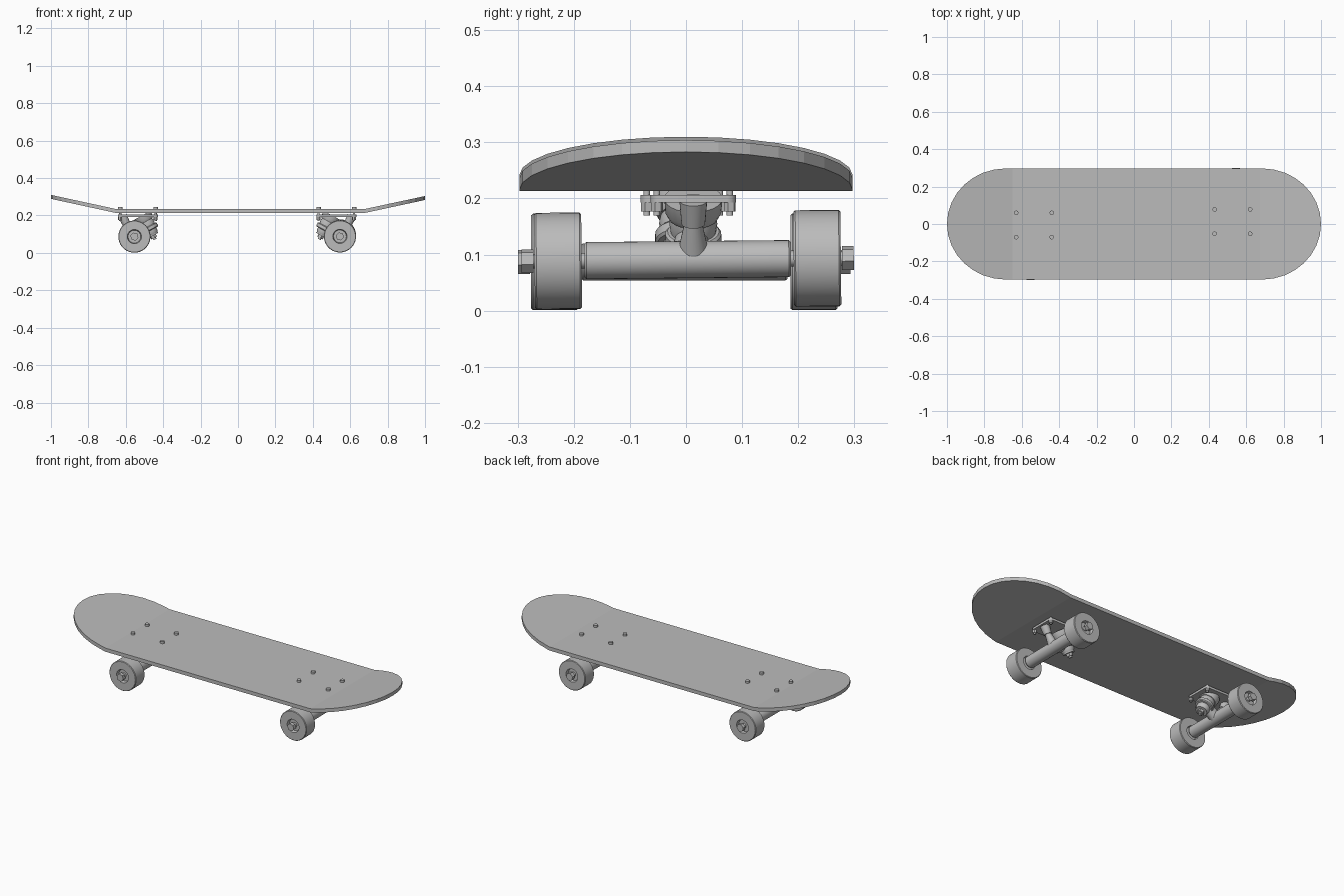
import bpy, bmesh, math
from mathutils import Vector

if "Cube" in bpy.data.objects:
    bpy.data.objects.remove(bpy.data.objects["Cube"])

grey = bpy.data.materials.new("plain grey")
grey.use_nodes = True
COL = (0.5, 0.5, 0.5, 1)
grey.diffuse_color = COL
grey.node_tree.nodes["Principled BSDF"].inputs["Base Color"].default_value = COL


def finish(name, bm, smooth=True):
    bmesh.ops.recalc_face_normals(bm, faces=bm.faces)
    me = bpy.data.meshes.new(name)
    bm.to_mesh(me)
    bm.free()
    me.materials.append(grey)
    if smooth:
        me.polygons.foreach_set("use_smooth", [True] * len(me.polygons))
        me.set_sharp_from_angle(angle=math.radians(32))
    ob = bpy.data.objects.new(name, me)
    bpy.context.collection.objects.link(ob)
    return ob


def spin(name, p, q, profile, n=24):
    """Solid of revolution on the axis p to q; profile is (fraction along axis, radius)."""
    p, q = Vector(p), Vector(q)
    axis = (q - p).normalized()
    a = axis.orthogonal().normalized()
    b = axis.cross(a)
    bm = bmesh.new()
    rings = []
    for t, r in profile:
        c = p.lerp(q, t)
        rings.append([bm.verts.new(c + r * (a * math.cos(k * math.tau / n) + b * math.sin(k * math.tau / n)))
                      for k in range(n)])
    for r0, r1 in zip(rings, rings[1:]):
        for k in range(n):
            bm.faces.new((r0[k], r0[(k + 1) % n], r1[(k + 1) % n], r1[k]))
    bm.faces.new(rings[0])
    bm.faces.new(rings[-1])
    return finish(name, bm)


def rod(name, p, q, r0, r1=None, n=24):
    return spin(name, p, q, [(0, r0), (1, r0 if r1 is None else r1)], n)


def box(name, lo, hi, bevel=0.0):
    bm = bmesh.new()
    bmesh.ops.create_cube(bm, size=1)
    for v in bm.verts:
        v.co = [(l + h) / 2 + c * abs(h - l) for l, h, c in zip(lo, hi, v.co)]
    if bevel:
        edges = [e for e in bm.edges if abs(e.verts[0].co.z - e.verts[1].co.z) > 1e-4]
        bmesh.ops.bevel(bm, geom=edges, offset=bevel, segments=3, profile=0.5, affect='EDGES')
    return finish(name, bm)


# Deck: flat middle panel with two kicked-up rounded ends
TOP, THICK, HALF = 0.234, 0.021, 0.297
BEND = {-1: 0.65, 1: 0.675}
RISE = {-1: 0.076, 1: 0.070}


def deck_end(s):
    """Outline of one end, from the bend around the tip and back to the bend."""
    pts = [(s * BEND[s], -HALF)]
    for k in range(17):
        ang = -math.pi / 2 + math.pi * k / 16
        pts.append((s * (0.685 + 0.315 * math.cos(ang)), HALF * math.sin(ang)))
    pts.append((s * BEND[s], HALF))
    return [Vector((x, y, TOP + RISE[s] * max(0, abs(x) - BEND[s]) / (1 - BEND[s]))) for x, y in pts]


bm = bmesh.new()
ends = {s: [bm.verts.new(c) for c in deck_end(s)] for s in (-1, 1)}
L, R = ends[-1], ends[1]
panels = [bm.faces.new(L), bm.faces.new(R), bm.faces.new((L[0], R[0], R[-1], L[-1]))]
geo = bmesh.ops.extrude_face_region(bm, geom=panels, use_keep_orig=True)["geom"]
for v in geo:
    if isinstance(v, bmesh.types.BMVert):
        v.co.z -= THICK
finish("deck", bm, smooth=False)


def truck(side, s, cx, cy, ay, az, tilt):
    """One truck; u runs outward from the bolt centre towards the deck tip."""
    def P(u, y, z):
        return Vector((cx + s * u, cy + y, z))

    def A(y, u=0.019):
        return Vector((cx + s * u, ay + y, az + tilt * y))

    # Base plate and mounting bolts
    box(side + "_base_plate", (cx - 0.107, cy - 0.076, 0.193), (cx + 0.107, cy + 0.076, 0.206), 0.015)
    for i, (u, y) in enumerate([(-0.095, -0.065), (-0.095, 0.065), (0.095, -0.065), (0.095, 0.065)]):
        tag = "%s_bolt_%d" % (side, i + 1)
        rod(tag + "_shank", P(u, y, 0.170), P(u, y, 0.236), 0.006, n=12)
        rod(tag + "_head", P(u, y, 0.232), P(u, y, 0.246), 0.012, n=12)
        rod(tag + "_nut", P(u, y, 0.177), P(u, y, 0.193), 0.011, n=6)

    # Kingpin with its seat, bushings, washers and nut, leaning inward
    top, low = P(-0.022, 0, 0.200), P(-0.092, 0, 0.072)
    spin(side + "_kingpin_seat", top, low, [(0, 0.052), (0.18, 0.050), (0.26, 0.044)])
    spin(side + "_upper_bushing", top, low, [(0.24, 0.040), (0.34, 0.043), (0.48, 0.040)])
    spin(side + "_hanger_ring", top, low, [(0.46, 0.046), (0.49, 0.050), (0.60, 0.050), (0.63, 0.046)])
    spin(side + "_lower_bushing", top, low, [(0.62, 0.036), (0.72, 0.036), (0.82, 0.028)])
    spin(side + "_lower_washer", top, low, [(0.80, 0.031), (0.84, 0.031)])
    spin(side + "_kingpin_nut", top, low, [(0.84, 0.018), (0.94, 0.018)], 6)
    spin(side + "_kingpin", top, low, [(0.05, 0.009), (1, 0.009)], 16)

    # Pivot cup on the plate and the hanger nose that sits in it
    rod(side + "_pivot_cup", P(0.082, 0, 0.197), P(0.062, 0, 0.155), 0.025, 0.021)
    rod(side + "_pivot_nose", P(0.068, 0, 0.168), A(0, 0.025) + Vector((0, cy - ay, 0.012)), 0.013, 0.028)

    # Hanger: arm from ring to axle, and the axle tube
    rod(side + "_hanger_arm", P(-0.055, 0, 0.136), A(0), 0.030, 0.032)
    spin(side + "_axle_tube", A(-0.184), A(0.184), [(0, 0.030), (0.01, 0.033), (0.99, 0.033), (1, 0.030)], 32)
    rod(side + "_axle", A(-0.292), A(0.292), 0.010, n=16)

    # Wheels with recessed hubs, and axle nuts
    for d, tag in ((-1, "right"), (1, "left")):
        name = "%s_%s_" % (side, tag)
        spin(name + "wheel", A(d * 0.189), A(d * 0.273),
             [(0.12, 0.018), (0.12, 0.034), (0, 0.038), (0, 0.083), (0.04, 0.086),
              (0.96, 0.086), (1, 0.083), (1, 0.038), (0.80, 0.034), (0.80, 0.018)], 40)
        rod(name + "spacer", A(d * 0.182), A(d * 0.202), 0.014, n=16)
        rod(name + "washer", A(d * 0.255), A(d * 0.276), 0.013, n=16)
        rod(name + "axle_nut", A(d * 0.275), A(d * 0.296), 0.022, n=6)


truck("front_truck", 1, 0.526, 0.013, 0.003, 0.091, 0.010)
truck("rear_truck", -1, -0.535, -0.005, -0.003, 0.087, 0.0)
